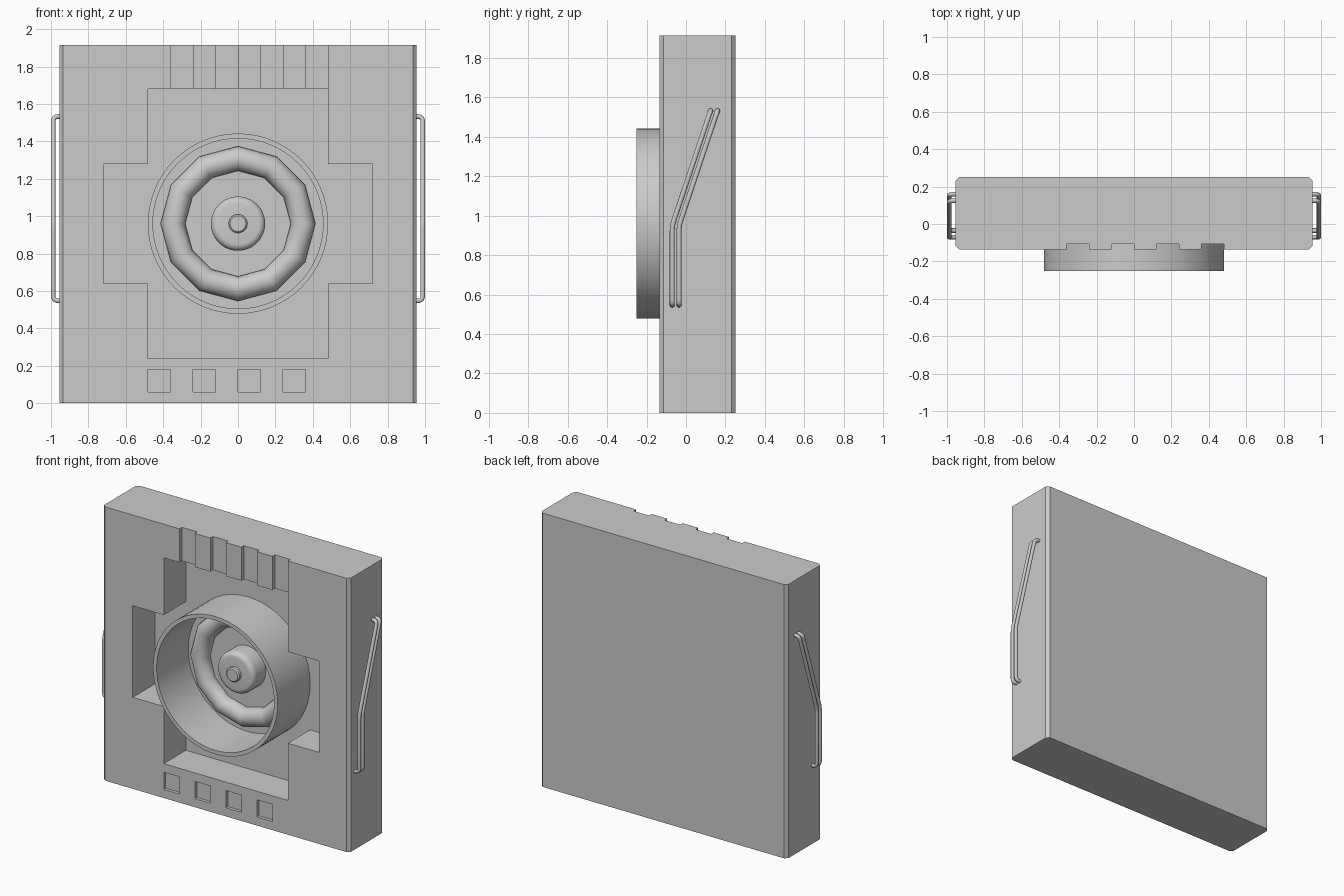
import bpy, bmesh, math
from mathutils import Vector, Matrix

if "Cube" in bpy.data.objects:
    bpy.data.objects.remove(bpy.data.objects["Cube"])

FRONT, BACK, MID = -0.135, 0.25, 0.96


def new_object(name, bm):
    bmesh.ops.recalc_face_normals(bm, faces=bm.faces)
    mesh = bpy.data.meshes.new(name)
    bm.to_mesh(mesh)
    bm.free()
    ob = bpy.data.objects.new(name, mesh)
    bpy.context.collection.objects.link(ob)
    return ob


def smooth(ob, angle=35):
    bpy.ops.object.select_all(action='DESELECT')
    ob.select_set(True)
    bpy.context.view_layer.objects.active = ob
    bpy.ops.object.shade_smooth_by_angle(angle=math.radians(angle))


def prism(name, outline, offset):
    """Extrude a closed outline of 3D points along an offset."""
    bm = bmesh.new()
    face = bm.faces.new([bm.verts.new(p) for p in outline])
    new = bmesh.ops.extrude_face_region(bm, geom=[face])['geom']
    bmesh.ops.translate(bm, vec=offset,
                        verts=[v for v in new if isinstance(v, bmesh.types.BMVert)])
    return new_object(name, bm)


def front_cutter(outline, depth):
    """Prism that cuts into the front face to the given depth."""
    return prism("cutter", [(x, FRONT - 0.05, z) for x, z in outline], (0, depth + 0.05, 0))


def rect(x0, x1, z0, z1):
    return [(x0, z0), (x1, z0), (x1, z1), (x0, z1)]


def cut(ob, cutter):
    mod = ob.modifiers.new("cut", 'BOOLEAN')
    mod.operation, mod.solver, mod.object = 'DIFFERENCE', 'EXACT', cutter
    bpy.context.view_layer.objects.active = ob
    bpy.ops.object.modifier_apply(modifier=mod.name)
    bpy.data.objects.remove(cutter)


def lathe(name, profile, steps):
    """Spin (radius, y) points around the speaker axis."""
    bm = bmesh.new()
    vs = [bm.verts.new((r, y, MID)) for r, y in profile]
    es = [bm.edges.new(p) for p in zip(vs, vs[1:])]
    bmesh.ops.spin(bm, geom=vs + es, cent=(0, 0, MID), axis=(0, 1, 0),
                   angle=math.tau, steps=steps)
    bmesh.ops.remove_doubles(bm, verts=bm.verts, dist=1e-4)
    ob = new_object(name, bm)
    smooth(ob)
    return ob


# Body: slab with chamfered upright edges
W, C = 0.955, 0.02
half = [(W - C, FRONT), (W, FRONT + C), (W, BACK - C), (W - C, BACK)]
plan = half + [(-x, y) for x, y in reversed(half)]
body = prism("body", [(x, y, 0) for x, y in plan], (0, 0, 1.915))

# Cross-shaped recess, top slots and bottom button pockets
cross = [(0.48, 0.24), (0.48, 0.64), (0.72, 0.64), (0.72, 1.28), (0.48, 1.28), (0.48, 1.68)]
cross += [(-x, z) for x, z in reversed(cross)]
cut(body, front_cutter(cross, 0.245))
for i in range(4):
    x = -0.36 + 0.24 * i
    cut(body, front_cutter(rect(x, x + 0.12, 1.67, 2.0), 0.028))
    cut(body, front_cutter(rect(x - 0.12, x, 0.06, 0.18), 0.022))

# Speaker drum: open ring with a floor
lathe("speaker_drum", [(0, 0.2), (0.482, 0.2), (0.482, -0.25), (0.455, -0.25),
                       (0.455, 0.10), (0, 0.10)], 64)

# Twelve-sided speaker surround
tube = [(0.348 + 0.066 * math.cos(a), 0.085 + 0.066 * math.sin(a))
        for a in (math.tau * k / 16 for k in range(17))]
surround = lathe("speaker_surround", tube, 12)

# Centre hub with rounded shoulder and small button
shoulder = [(0.11 + 0.035 * math.cos(a), 0.0 - 0.035 * math.sin(a))
            for a in (math.pi / 2 * k / 5 for k in range(6))]
lathe("speaker_hub", [(0.145, 0.11)] + shoulder + [(0, -0.035)], 48)
lathe("speaker_button", [(0.05, 0.0), (0.05, -0.056), (0.042, -0.064), (0, -0.064)], 32)


# Side handles: two bent rods on each side
def rounded_path(pts, r):
    out = [Vector(pts[0])]
    for a, b, c in zip(pts, pts[1:], pts[2:]):
        a, b, c = Vector(a), Vector(b), Vector(c)
        p, q = b + (a - b).normalized() * r, b + (c - b).normalized() * r
        for k in range(5):
            t = k / 4
            out.append(p * (1 - t) ** 2 + b * 2 * t * (1 - t) + q * t * t)
    return out + [Vector(pts[-1])]


def rod(name, pts, radius):
    path = rounded_path(pts, 0.028)
    curve = bpy.data.curves.new(name, 'CURVE')
    curve.dimensions = '3D'
    curve.bevel_depth, curve.bevel_resolution = radius, 3
    curve.use_fill_caps = True
    sp = curve.splines.new('POLY')
    sp.points.add(len(path) - 1)
    for pt, co in zip(sp.points, path):
        pt.co = (*co, 1)
    sp.use_smooth = True
    ob = bpy.data.objects.new(name, curve)
    bpy.context.collection.objects.link(ob)


for side, s in (("left", -1), ("right", 1)):
    for i, (low, high) in enumerate([(-0.07, 0.125), (-0.035, 0.16)]):
        rod(f"{side}_handle_rod_{i + 1}",
            [(s * 0.93, low, 0.547), (s * 0.988, low, 0.547), (s * 0.988, low, 0.95),
             (s * 0.988, high, 1.533), (s * 0.93, high, 1.533)], 0.0125)
